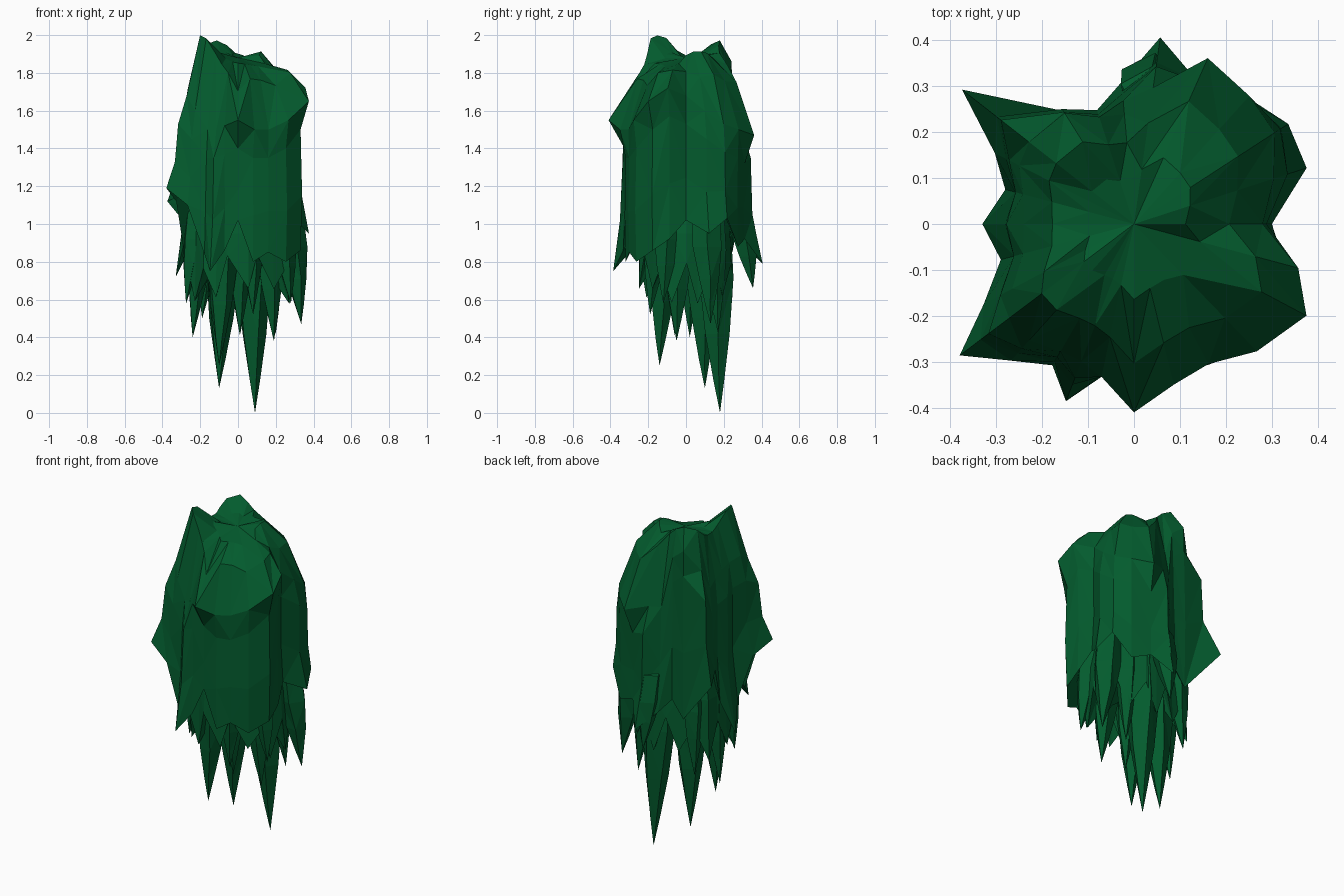
import bpy, bmesh, random
from math import sin, cos, radians, hypot

if "Cube" in bpy.data.objects:
    bpy.data.objects.remove(bpy.data.objects["Cube"])

random.seed(4)
moss = bpy.data.materials.new("moss_green")
moss.diffuse_color = (0.001, 0.105, 0.027, 1)
moss.use_nodes = True
moss.node_tree.nodes["Principled BSDF"].inputs["Base Color"].default_value = moss.diffuse_color


def polar(r, deg, z):
    return (r * cos(radians(deg)), r * sin(radians(deg)), z)


def loft(name, rings, start=None, end=None):
    """Skin closed rings of equal length, with optional end points."""
    bm = bmesh.new()
    loops = [[bm.verts.new(p) for p in ring] for ring in rings]
    n = len(loops[0])
    for a, b in zip(loops, loops[1:]):
        for i in range(n):
            j = (i + 1) % n
            if i % 2:
                bm.faces.new((a[i], a[j], b[j]))
                bm.faces.new((a[i], b[j], b[i]))
            else:
                bm.faces.new((a[i], a[j], b[i]))
                bm.faces.new((a[j], b[j], b[i]))
    for loop, tip in ((loops[0], start), (loops[-1], end)):
        if tip:
            v = bm.verts.new(tip)
            for i in range(n):
                bm.faces.new((loop[i], loop[(i + 1) % n], v))
    bmesh.ops.recalc_face_normals(bm, faces=bm.faces)
    me = bpy.data.meshes.new(name)
    bm.to_mesh(me)
    bm.free()
    me.materials.append(moss)
    ob = bpy.data.objects.new(name, me)
    bpy.context.collection.objects.link(ob)
    return ob


# Peaks and hollows of the lumpy crown
CROWN = [(-.2, -.15, 2.01), (-.13, .19, 1.98), (0, 0, 1.87), (.09, .06, 1.94),
         (.2, -.1, 1.84), (.33, -.13, 1.8), (.15, .24, 1.74), (0, -.2, 1.86),
         (0, -.31, 1.68), (.2, -.25, 1.7), (-.24, .02, 1.88), (.26, .05, 1.76)]


def crown_z(x, y):
    w = [1 / (hypot(x - a, y - b) ** 2.8 + 2e-4) for a, b, _ in CROWN]
    return sum(k * c[2] for k, c in zip(w, CROWN)) / sum(w)


# Draped outer layer: angle, shoulder radius and height, hem radius and height
FOLDS = [
    (0, .28, 1.68, .30, 1.02), (18, .32, 1.60, .395, .95),
    (33, .365, 1.53, .40, 1.03), (48, .375, 1.50, .37, .88),
    (66, .395, 1.47, .34, .92), (82, .30, 1.50, .41, .79),
    (95, .24, 1.65, .31, .88), (108, .245, 1.80, .26, .95),
    (122, .285, 1.86, .29, .85), (142, .29, 1.74, .475, 1.12),
    (153, .28, 1.62, .34, 1.15), (165, .25, 1.65, .29, .92),
    (180, .24, 1.68, .33, .72), (195, .25, 1.70, .30, .88),
    (208, .30, 1.72, .37, 1.12), (217, .34, 1.68, .475, 1.19),
    (228, .34, 1.60, .40, 1.10), (240, .32, 1.50, .355, .84),
    (249, .32, 1.50, .413, .75), (258, .34, 1.52, .34, .86),
    (270, .41, 1.55, .325, 1.02), (284, .36, 1.50, .33, .80),
    (298, .345, 1.50, .34, .85), (314, .385, 1.55, .365, .80),
    (332, .425, 1.65, .375, .86), (345, .37, 1.72, .34, .92)]

rings = []
for f in (.4, .74):
    ring = []
    for a, rs, zs, rh, zh in FOLDS:
        x, y, _ = polar(rs * f, a, 0)
        ring.append((x, y, crown_z(x, y)))
    rings.append(ring)
rings.append([polar(rs, a, zs) for a, rs, zs, rh, zh in FOLDS])
# tucked line just under the shoulder bulge
rings.append([polar(min(rs, rh) if rs > rh else rs + (rh - rs) * .42, a, zs - .15)
              for a, rs, zs, rh, zh in FOLDS])
rings.append([polar((min(rs, rh) + rh) / 2 + random.uniform(-.008, .012), a,
                    (zs - .15 + zh) / 2 - .03) for a, rs, zs, rh, zh in FOLDS])
rings.append([polar(rh, a, zh) for a, rs, zs, rh, zh in FOLDS])
rings.append([polar(rh * .72, a, zh + .18) for a, rs, zs, rh, zh in FOLDS])
loft("draped_outer_layer", rings, start=(0, 0, 1.88))

# Ragged under layer with a zigzag hem
N = 22
under = [[], [], [], []]
for i in range(N):
    a = 360 / N * i + random.uniform(-3, 3)
    r = random.uniform(.92, 1.08)
    hem = (random.uniform(.57, .66) if i % 2 else random.uniform(.74, .84))
    for ring, k, z in zip(under, (.8, .97, 1, .7), (1.2, .95, hem, hem + .12)):
        x, y, _ = polar(r * k, a, 0)
        ring.append((x * .285, y * .245, z))
loft("ragged_under_layer", under, end=(0, 0, .85))

# Long hanging tatters: tip position, width
TATTERS = [(.09, .18, 0, .085), (-.10, .10, .13, .085), (.335, .13, .47, .07),
           (.19, -.05, .38, .07), (-.24, .02, .40, .06), (.01, -.06, .41, .065),
           (-.10, -.14, .25, .075), (-.19, .19, .50, .06), (.08, -.19, .52, .06),
           (.28, -.12, .58, .06), (-.275, -.07, .58, .055), (.2, .17, .42, .06),
           (.04, .355, .66, .06)]
for k, (x, y, z, w) in enumerate(TATTERS):
    levels = []
    for t, s in ((0, 1.1), (.35, 1.15), (.62, .8), (.84, .36)):
        pull = .78 + .22 * t
        spin = random.uniform(0, 12)
        levels.append([(x * pull + w * s * cos(radians(72 * i + spin)),
                        y * pull + w * s * sin(radians(72 * i + spin)),
                        1.1 + (z - 1.1) * t) for i in range(5)])
    loft(f"hanging_tatter_{k + 1}", levels, start=(x * .6, y * .6, 1.15), end=(x, y, z))
